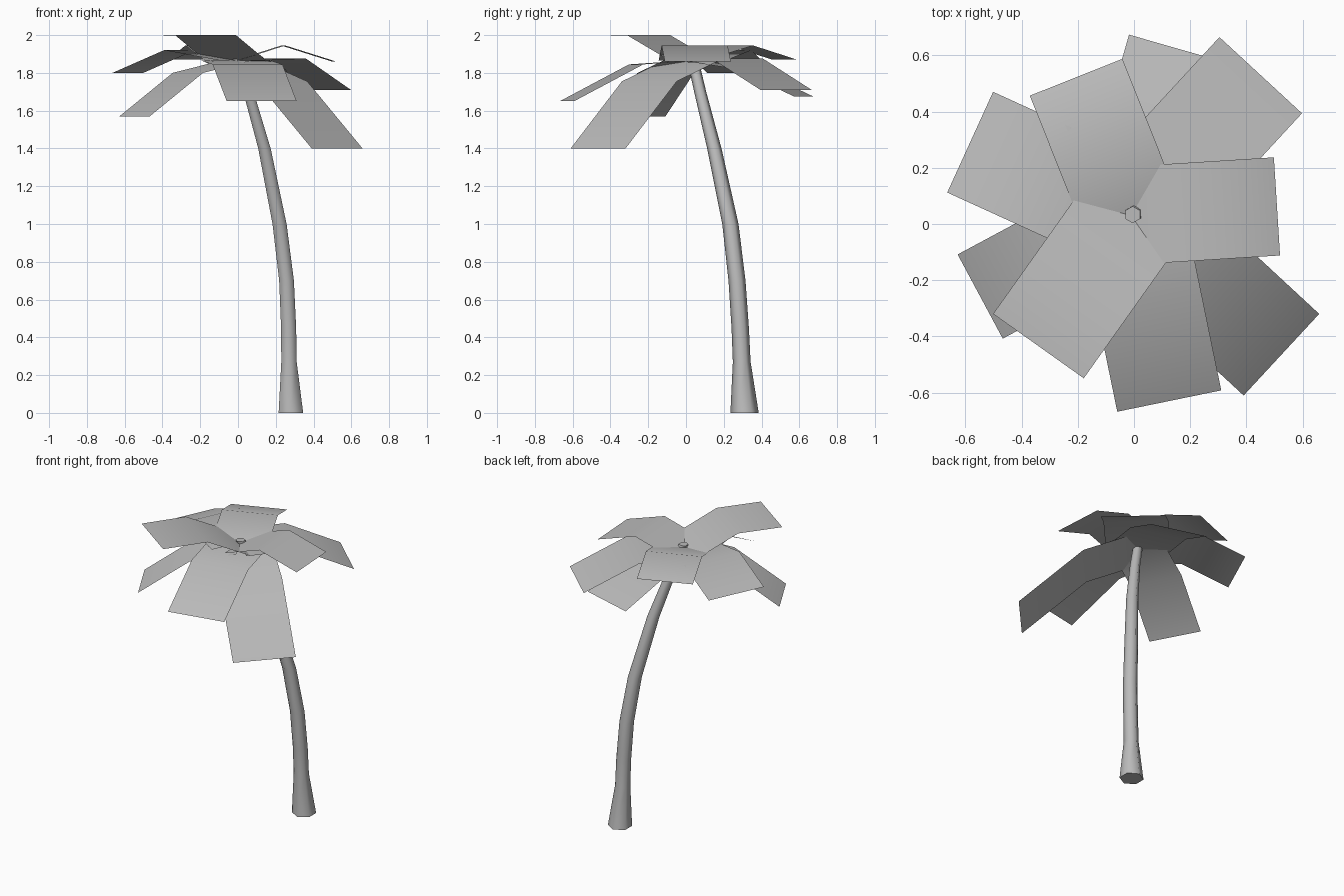
import bpy
import bmesh
from math import radians, sin, cos, pi
from mathutils import Vector

cube = bpy.data.objects.get("Cube")
if cube:
    bpy.data.objects.remove(cube, do_unlink=True)

# One plain colour for the whole tree
grey = bpy.data.materials.new("plain_grey")
grey.use_nodes = True
colour = (0.5, 0.5, 0.5, 1)
grey.diffuse_color = colour
grey.node_tree.nodes["Principled BSDF"].inputs["Base Color"].default_value = colour

CROWN = Vector((-0.01, 0.03, 1.865))
SIDES = 6


def finish(name, bm, smooth_angle):
    mesh = bpy.data.meshes.new(name)
    bm.to_mesh(mesh)
    bm.free()
    obj = bpy.data.objects.new(name, mesh)
    bpy.context.collection.objects.link(obj)
    mesh.materials.append(grey)
    bpy.ops.object.select_all(action="DESELECT")
    obj.select_set(True)
    bpy.context.view_layer.objects.active = obj
    bpy.ops.object.shade_smooth_by_angle(angle=radians(smooth_angle))
    return obj


# Leaning, flared six-sided trunk: x, y, z, radius of each ring
def build_trunk(path):
    bm = bmesh.new()
    rings = []
    for x, y, z, r in path:
        angles = [pi / 2 + i * 2 * pi / SIDES for i in range(SIDES)]
        rings.append([bm.verts.new((x + r * cos(a), y + r * sin(a), z)) for a in angles])
    for low, high in zip(rings, rings[1:]):
        for i in range(SIDES):
            j = (i + 1) % SIDES
            bm.faces.new((low[i], low[j], high[j], high[i]))
    bm.faces.new(rings[0][::-1])
    bm.faces.new(rings[-1])
    finish("trunk", bm, 65)


build_trunk([
    (0.28, 0.31, 0, 0.075),
    (0.27, 0.295, 0.27, 0.047),
    (0.268, 0.287, 0.45, 0.046),
    (0.257, 0.27, 0.7, 0.045),
    (0.22, 0.235, 1.0, 0.043),
    (0.14, 0.15, 1.4, 0.038),
    (0.055, 0.075, 1.7, 0.032),
    (-0.005, 0.033, 1.885, 0.03),
])


# Broad strip leaf from the crown, folded once across its width
def build_leaf(name, angle, width, fold, fold_z, reach, end_z):
    bm = bmesh.new()
    out = Vector((cos(radians(angle)), sin(radians(angle)), 0))
    side = Vector((-out.y, out.x, 0)) * width / 2
    rows = []
    for dist, z in ((0, CROWN.z), (fold, fold_z), (reach, end_z)):
        mid = CROWN + out * dist
        mid.z = z
        rows.append([bm.verts.new(mid - side), bm.verts.new(mid + side)])
    for a, b in zip(rows, rows[1:]):
        bm.faces.new((a[0], b[0], b[1], a[1]))
    finish(name, bm, 60)


# Angle, width, fold distance, fold height, reach, tip height
leaves = {
    "upper_leaf_left": (3.6, 0.35, 0.25, 1.945, 0.52, 1.86),
    "upper_leaf_back": (111.7, 0.355, 0.28, 1.945, 0.53, 1.87),
    "upper_leaf_front": (234.6, 0.396, 0.28, 2.0, 0.57, 1.998),
    "lower_leaf_right_back": (155.5, 0.394, 0.33, 1.92, 0.63, 1.8),
    "lower_leaf_right_front": (208.2, 0.34, 0.29, 1.8, 0.61, 1.57),
    "lower_leaf_front": (281.6, 0.378, 0.3, 1.845, 0.674, 1.65),
    "lower_leaf_left_front": (317.2, 0.396, 0.33, 1.755, 0.729, 1.4),
    "lower_leaf_left_back": (47.3, 0.4, 0.33, 1.875, 0.68, 1.71),
    "lower_leaf_back": (74, 0.37, 0.3, 1.82, 0.617, 1.675),
}
for leaf_name, shape in leaves.items():
    build_leaf(leaf_name, *shape)
